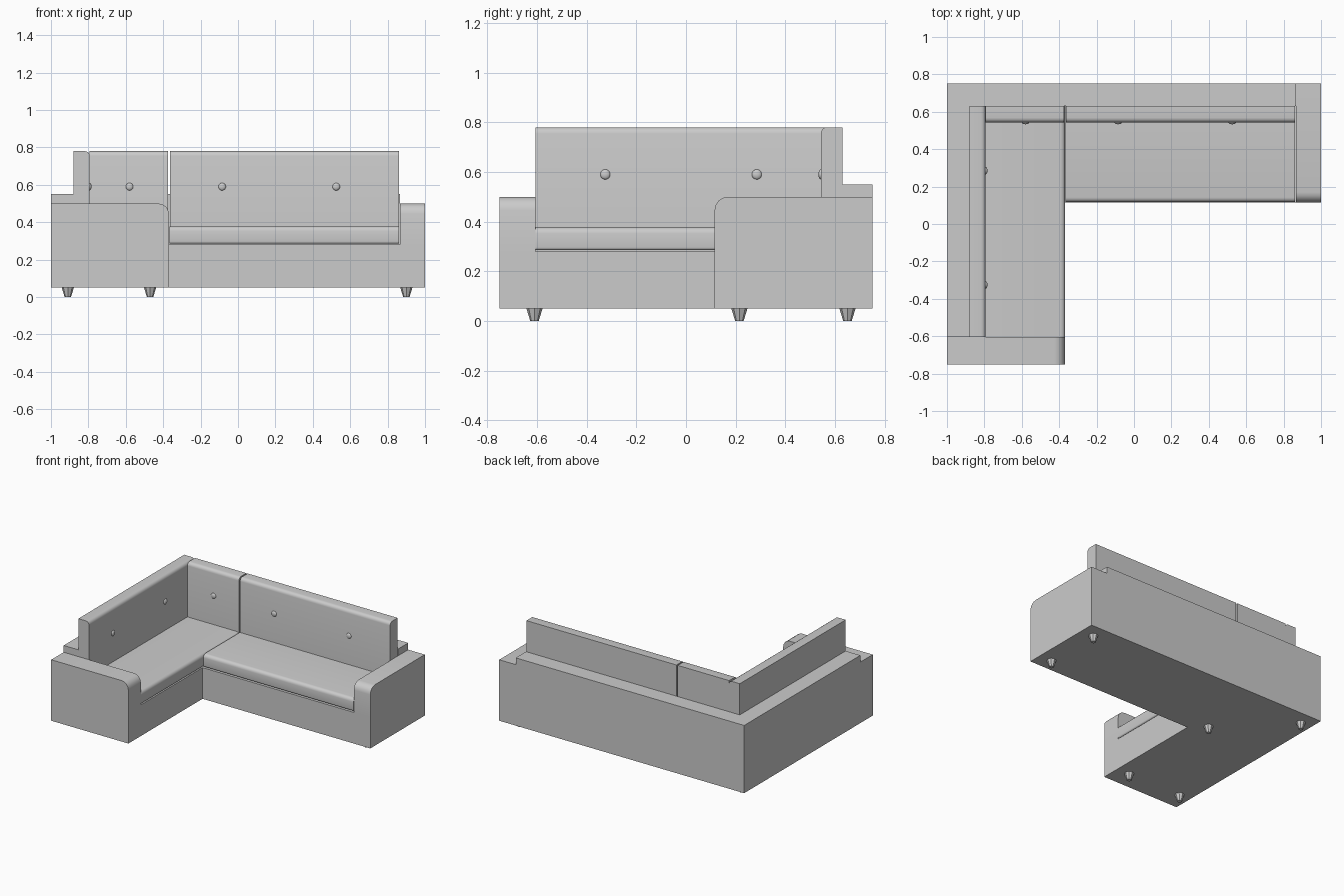
import bpy, bmesh, math
from mathutils import Vector, Matrix

if "Cube" in bpy.data.objects:
    bpy.data.objects.remove(bpy.data.objects["Cube"])


def rounded(corners, steps=4):
    """Turn (u, v, radius) corners into an outline with rounded right angles."""
    pts, n = [], len(corners)
    for i, (u, v, r) in enumerate(corners):
        p = Vector((u, v))
        if r == 0:
            pts.append(p)
            continue
        a = (Vector(corners[i - 1][:2]) - p).normalized() * r
        b = (Vector(corners[(i + 1) % n][:2]) - p).normalized() * r
        for k in range(steps + 1):
            t = math.pi / 2 * k / steps
            pts.append(p + a * (1 - math.sin(t)) + b * (1 - math.cos(t)))
    return pts


def finish(name, bm):
    bmesh.ops.recalc_face_normals(bm, faces=bm.faces)
    mesh = bpy.data.meshes.new(name)
    bm.to_mesh(mesh)
    bm.free()
    ob = bpy.data.objects.new(name, mesh)
    bpy.context.collection.objects.link(ob)
    bpy.ops.object.select_all(action='DESELECT')
    ob.select_set(True)
    bpy.context.view_layer.objects.active = ob
    bpy.ops.object.shade_smooth_by_angle(angle=math.radians(35))
    return ob


def prism(name, corners, axis, lo, hi):
    """Extrude an outline along an axis; outline is (y,z), (x,z) or (x,y)."""
    place = {'X': lambda u, v, w: (w, u, v),
             'Y': lambda u, v, w: (u, w, v),
             'Z': lambda u, v, w: (u, v, w)}[axis]
    pts = rounded(corners)
    bm = bmesh.new()
    ends = [[bm.verts.new(place(p.x, p.y, w)) for p in pts] for w in (lo, hi)]
    bm.faces.new(ends[0])
    bm.faces.new(ends[1])
    for i in range(len(pts)):
        j = (i + 1) % len(pts)
        bm.faces.new((ends[0][i], ends[0][j], ends[1][j], ends[1][i]))
    return finish(name, bm)


def block(u0, v0, u1, v1, r_bottom=0, r_top=0):
    """Rectangle outline from a square edge u0 to a rounded edge u1."""
    return [(u0, v0, 0), (u1, v0, r_bottom), (u1, v1, r_top), (u0, v1, 0)]


# L-shaped base
prism("base", [(-1, -0.75, 0), (-0.37, -0.75, 0), (-0.37, 0.115, 0),
               (1, 0.115, 0), (1, 0.75, 0), (-1, 0.75, 0)], 'Z', 0.05, 0.28)

# outer back walls as one L
prism("back_wall", [(-1, -0.605, 0), (-0.88, -0.605, 0), (-0.88, 0.63, 0),
                    (0.865, 0.63, 0), (0.865, 0.75, 0), (-1, 0.75, 0)], 'Z', 0.28, 0.55)

# arms with rounded front top edges
prism("front_arm", block(-1, 0.28, -0.37, 0.50, 0, 0.055), 'Y', -0.75, -0.605)
prism("right_arm", block(0.75, 0.28, 0.115, 0.50, 0, 0.055), 'X', 0.865, 1)

# seat cushions
prism("left_seat", block(-0.88, 0.285, -0.368, 0.378, 0.012, 0.025), 'Y', -0.605, 0.63)
prism("right_seat", block(0.63, 0.285, 0.117, 0.378, 0.012, 0.025), 'X', -0.365, 0.862)

# back cushions
prism("left_back_cushion", block(-0.88, 0.30, -0.793, 0.78, 0, 0.025), 'Y', -0.605, 0.63)
for name, x0, x1 in (("corner_back_cushion", -0.793, -0.373),
                     ("right_back_cushion", -0.363, 0.862)):
    prism(name, block(0.63, 0.30, 0.543, 0.78, 0, 0.025), 'X', x0, x1)

# tufting buttons
buttons = [((x, 0.543, 0.59), (1, 0.5, 1)) for x in (-0.58, -0.085, 0.525)]
buttons += [((-0.793, y, 0.59), (0.5, 1, 1)) for y in (-0.325, 0.285)]
for loc, scale in buttons:
    bm = bmesh.new()
    bmesh.ops.create_uvsphere(bm, u_segments=16, v_segments=10, radius=0.02,
                              matrix=Matrix.Translation(loc) @ Matrix.Diagonal((*scale, 1)))
    finish("button", bm)

# tapered feet
for x, y in ((-0.91, -0.61), (-0.47, -0.61), (-0.47, 0.215),
             (-0.91, 0.65), (0.9, 0.215), (0.9, 0.65)):
    bm = bmesh.new()
    bmesh.ops.create_cone(bm, cap_ends=True, segments=8, radius1=0.017, radius2=0.033,
                          depth=0.052, matrix=Matrix.Translation((x, y, 0.026)))
    finish("foot", bm)
